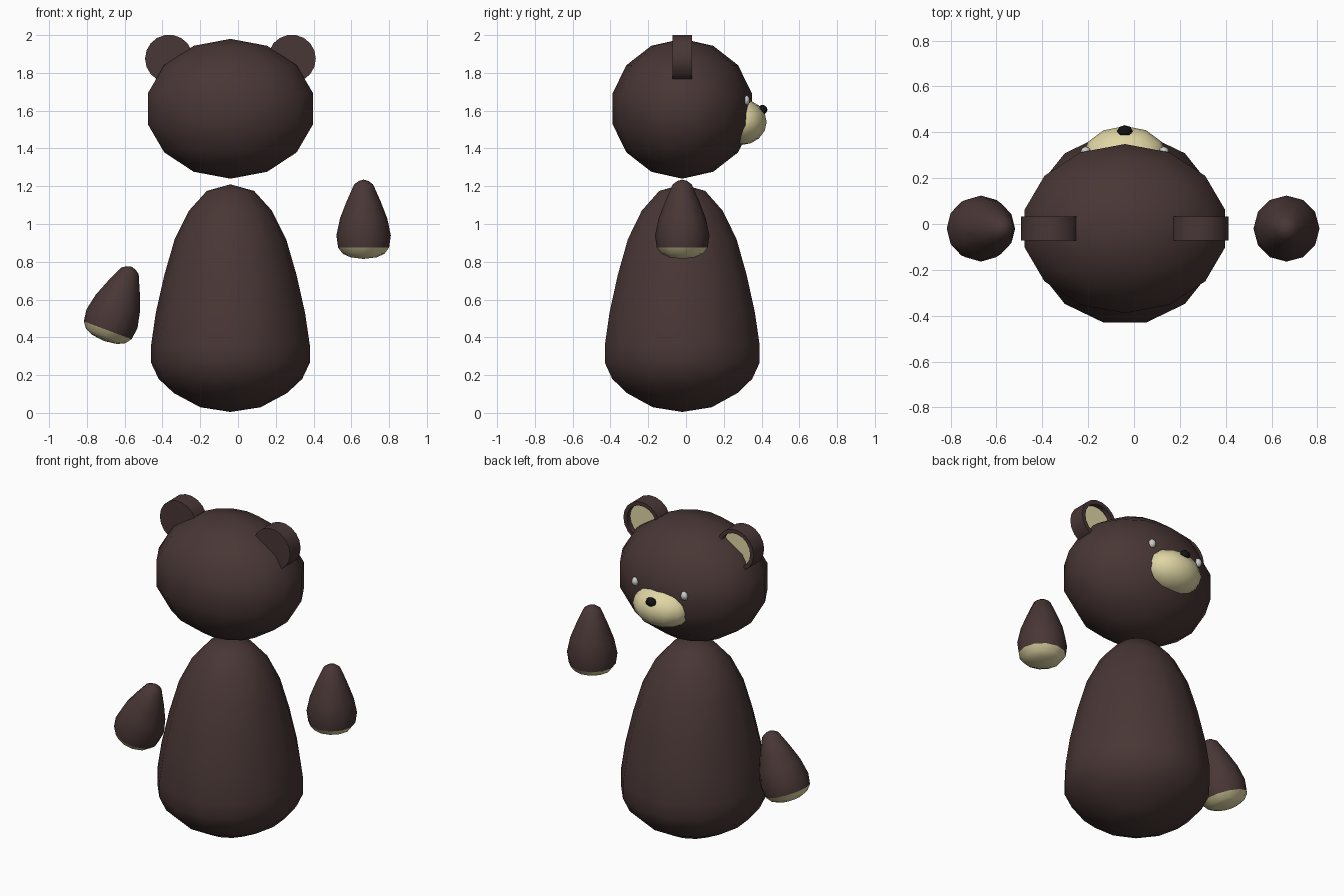
import bpy, bmesh, math
from mathutils import Matrix, Vector

if "Cube" in bpy.data.objects:
    bpy.data.objects.remove(bpy.data.objects["Cube"])

CX, CY = -0.04, -0.02   # centre line of head and body


def material(name, rgb):
    m = bpy.data.materials.new(name)
    m.diffuse_color = (*rgb, 1)
    m.use_nodes = True
    m.node_tree.nodes["Principled BSDF"].inputs["Base Color"].default_value = m.diffuse_color
    return m


BROWN = material("dark_brown", (0.065, 0.038, 0.036))
CREAM = material("cream", (0.74, 0.67, 0.37))
BLACK = material("black", (0.006, 0.006, 0.006))
SILVER = material("pale_grey", (0.65, 0.65, 0.65))


def finish(bm, name, mat, matrix=Matrix(), angle=None):
    bmesh.ops.remove_doubles(bm, verts=bm.verts, dist=1e-5)
    bmesh.ops.recalc_face_normals(bm, faces=bm.faces)
    me = bpy.data.meshes.new(name)
    bm.to_mesh(me)
    bm.free()
    me.materials.append(mat)
    ob = bpy.data.objects.new(name, me)
    ob.matrix_world = matrix
    bpy.context.collection.objects.link(ob)
    for p in me.polygons:
        p.use_smooth = True
    if angle:
        bpy.ops.object.select_all(action='DESELECT')
        ob.select_set(True)
        bpy.context.view_layer.objects.active = ob
        bpy.ops.object.shade_smooth_by_angle(angle=math.radians(angle))
    return ob


def lathe(name, profile, sides, mat, matrix=Matrix(), angle=None):
    """Revolve (radius, z) points about z."""
    bm = bmesh.new()
    rings = [[bm.verts.new((r * math.cos(2 * math.pi * i / sides),
                            r * math.sin(2 * math.pi * i / sides), z))
              for i in range(sides)] for r, z in profile]
    for a, b in zip(rings, rings[1:]):
        for i in range(sides):
            j = (i + 1) % sides
            bm.faces.new((a[i], a[j], b[j], b[i]))
    bmesh.ops.dissolve_degenerate(bm, dist=1e-6, edges=bm.edges)
    return finish(bm, name, mat, matrix, angle)


def ellipsoid(name, centre, radii, sides, rings, mat, turn=0):
    bm = bmesh.new()
    bmesh.ops.create_uvsphere(bm, u_segments=sides, v_segments=rings, radius=1)
    m = Matrix.Diagonal((*radii, 1)) @ Matrix.Rotation(turn, 4, 'Z')
    bmesh.ops.transform(bm, matrix=m, verts=bm.verts)
    return finish(bm, name, mat, Matrix.Translation(centre))


# Egg-shaped body
body = [(0, 0.005), (0.16, 0.03), (0.30, 0.105), (0.38, 0.18), (0.42, 0.265),
        (0.42, 0.36), (0.395, 0.53), (0.35, 0.73), (0.295, 0.92),
        (0.22, 1.07), (0.125, 1.175), (0, 1.21)]
lathe("body", body, 14, BROWN, Matrix.Translation((CX, CY, 0)))

# Head: vertices on the front and back, facets at the sides
lathe("head", [(math.sin(math.pi * k / 7), -math.cos(math.pi * k / 7)) for k in range(8)],
      14, BROWN, Matrix.Translation((CX, CY, 1.61))
      @ Matrix.Diagonal((0.46, 0.378, 0.37, 1)) @ Matrix.Rotation(math.pi / 2, 4, 'Z'))

# Muzzle and nose
ellipsoid("muzzle", (CX, 0.29, 1.54), (0.185, 0.137, 0.122), 12, 8, CREAM)
ellipsoid("nose", (CX, 0.405, 1.605), (0.034, 0.026, 0.026), 8, 6, BLACK)

# Ears: thick discs with a recessed cream face, and eyes
ear = [(0, -0.0525), (0.127, -0.0525), (0.127, 0.0525), (0.103, 0.0525), (0.103, 0.02)]
for side, label in ((-1, "left"), (1, "right")):
    m = Matrix.Translation((CX + side * 0.325, CY, 1.875)) @ Matrix.Rotation(-math.pi / 2, 4, 'X')
    lathe(label + "_ear", ear, 18, BROWN, m, 35)
    lathe(label + "_inner_ear", [(0.103, 0.02), (0, 0.02)], 18, CREAM, m)
    ellipsoid(label + "_eye", (CX + side * 0.17, 0.316, 1.655),
              (0.023, 0.022, 0.027), 8, 6, SILVER)

# Floating arms with cream pads underneath
arm = [(0.135, 0.06), (0.144, 0.125), (0.125, 0.215), (0.09, 0.305),
       (0.05, 0.395), (0.025, 0.413), (0, 0.42)]
pad = [(0, 0), (0.07, 0.009), (0.11, 0.027), (0.135, 0.06)]
for label, base, tilt in (("left", (-0.711, CY, 0.381), 20.5), ("right", (0.665, CY, 0.815), 0)):
    m = Matrix.Translation(base) @ Matrix.Rotation(math.radians(tilt), 4, 'Y')
    lathe(label + "_arm", arm, 12, BROWN, m)
    lathe(label + "_arm_pad", pad, 12, CREAM, m)
